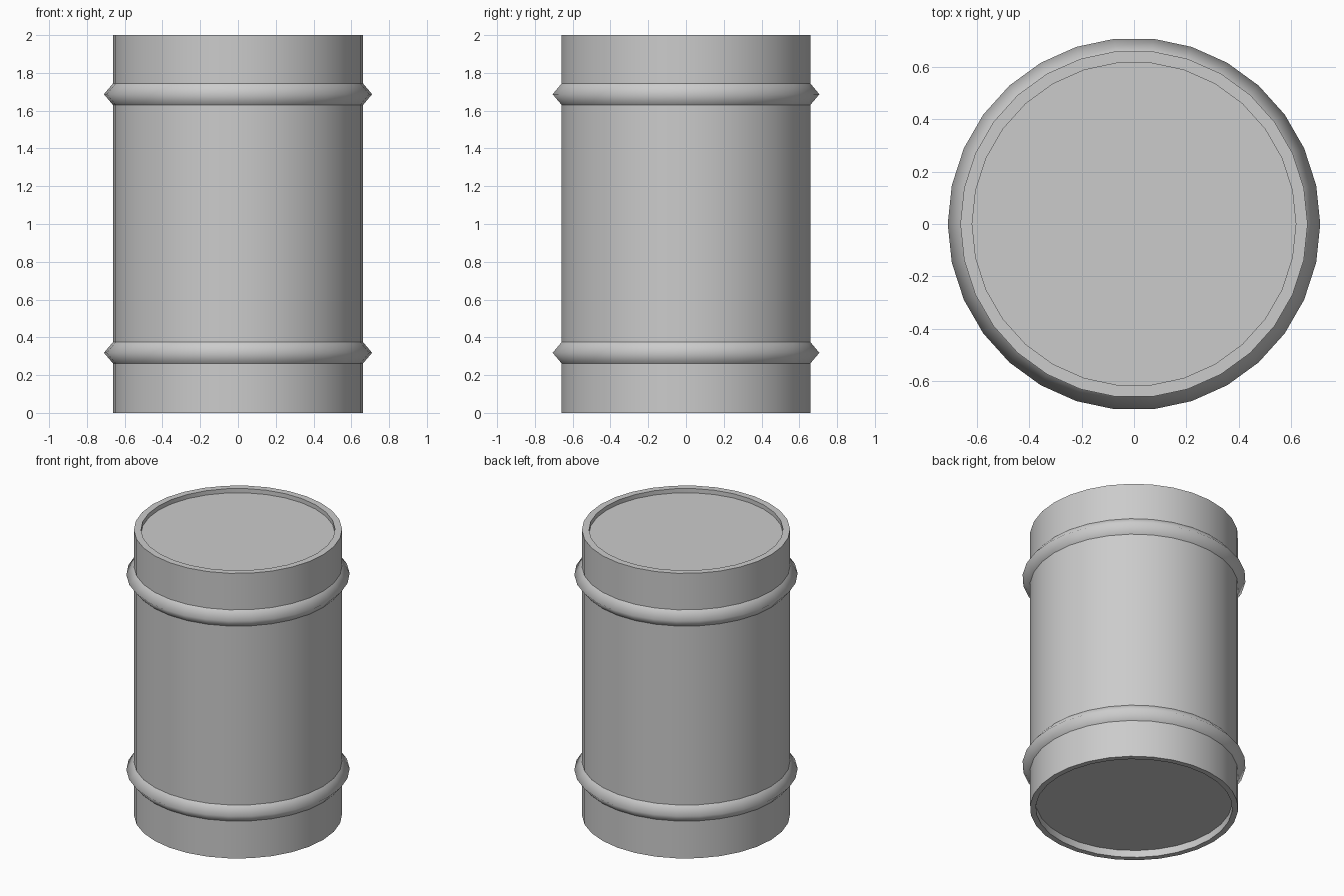
import bpy, bmesh
from math import cos, sin, tau

if "Cube" in bpy.data.objects:
    bpy.data.objects.remove(bpy.data.objects["Cube"])

SIDES = 30
R, R_IN, R_HOOP = 0.662, 0.617, 0.71


def lathe(name, profile, smooth_rows=()):
    """Spin (radius, z) points around z; rows not in smooth_rows stay sharp."""
    bm = bmesh.new()
    rings = []
    for r, z in profile:
        if r == 0:
            rings.append([bm.verts.new((0, 0, z))] * SIDES)
        else:
            rings.append([bm.verts.new((r * cos(tau * i / SIDES), r * sin(tau * i / SIDES), z))
                          for i in range(SIDES)])
    for a, b in zip(rings, rings[1:]):
        for i in range(SIDES):
            j = (i + 1) % SIDES
            corners = list(dict.fromkeys((a[i], a[j], b[j], b[i])))
            bm.faces.new(corners).smooth = True
    for row, ring in enumerate(rings):
        if profile[row][0] and row not in smooth_rows:
            for i in range(SIDES):
                edge = bm.edges.get((ring[i], ring[(i + 1) % SIDES]))
                edge.smooth = False
    bmesh.ops.recalc_face_normals(bm, faces=bm.faces[:])
    mesh = bpy.data.meshes.new(name)
    bm.to_mesh(mesh)
    bm.free()
    obj = bpy.data.objects.new(name, mesh)
    bpy.context.collection.objects.link(obj)
    return obj


# Barrel: recessed base, wall with two ridged hoops, rim and recessed lid
lathe("barrel", [
    (0, 0.05), (0.625, 0.05), (0.625, 0), (R, 0),
    (R, 0.262), (R_HOOP, 0.318), (R, 0.375),
    (R, 1.63), (R_HOOP, 1.687), (R, 1.744),
    (R, 2), (R_IN, 2), (R_IN, 1.97), (0, 1.97),
], smooth_rows=(5, 8))
